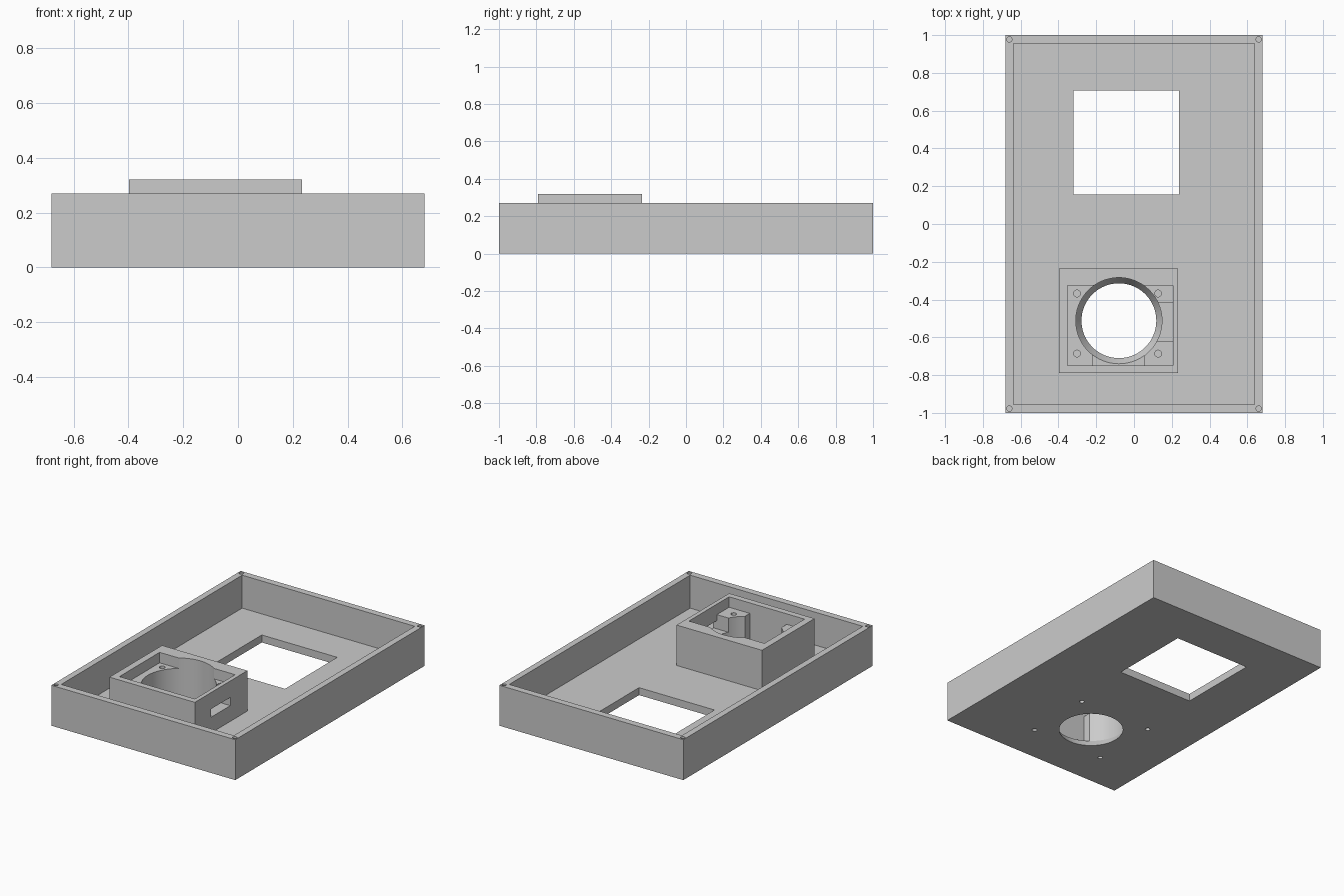
import bpy
import bmesh
import math
from mathutils import Matrix, Vector

if "Cube" in bpy.data.objects:
    bpy.data.objects.remove(bpy.data.objects["Cube"], do_unlink=True)

grey = bpy.data.materials.new("light_grey")
grey.use_nodes = True
grey.diffuse_color = (0.6, 0.6, 0.6, 1)
grey.node_tree.nodes["Principled BSDF"].inputs["Base Color"].default_value = (0.6, 0.6, 0.6, 1)


def finish(name, bm):
    mesh = bpy.data.meshes.new(name)
    bm.to_mesh(mesh)
    bm.free()
    mesh.materials.append(grey)
    obj = bpy.data.objects.new(name, mesh)
    bpy.context.collection.objects.link(obj)
    return obj


def block(name, x, y, z):
    """Box from (min, max) pairs."""
    bm = bmesh.new()
    bmesh.ops.create_cube(bm, size=1)
    size = Vector([b - a for a, b in (x, y, z)])
    mid = Vector([(a + b) / 2 for a, b in (x, y, z)])
    bmesh.ops.transform(bm, matrix=Matrix.Translation(mid) @ Matrix.Diagonal(size).to_4x4(),
                        verts=bm.verts)
    return finish(name, bm)


def round_bar(name, x, y, z, r_low, r_high=None, sides=24):
    """Upright cylinder or cone between two heights."""
    bm = bmesh.new()
    bmesh.ops.create_cone(bm, cap_ends=True, segments=sides, radius1=r_low,
                          radius2=r_high or r_low, depth=z[1] - z[0],
                          matrix=Matrix.Translation((x, y, (z[0] + z[1]) / 2)))
    return finish(name, bm)


def cut(cutter, *targets):
    """Subtract the cutter from each target, then discard it."""
    cutter.hide_render = True
    for target in targets:
        mod = target.modifiers.new("cut", "BOOLEAN")
        mod.operation = "DIFFERENCE"
        mod.solver = "EXACT"
        mod.object = cutter
        bpy.context.view_layer.objects.active = target
        bpy.ops.object.modifier_apply(modifier=mod.name)
    bpy.data.objects.remove(cutter, do_unlink=True)


FLOOR, RIM, TOP = 0.05, 0.27, 0.32
CX, CY = -0.08, -0.512      # centre of the round opening
ABOVE = 0.4

# Tray with a square window and blind screw holes in the rim corners
tray = block("tray", (-0.68, 0.68), (-1, 1), (0, RIM))
cut(block("cavity", (-0.638, 0.638), (-0.955, 0.955), (FLOOR, ABOVE)), tray)
cut(block("window", (-0.32, 0.238), (0.156, 0.708), (-0.1, 0.1)), tray)
for sx in (-1, 1):
    for sy in (-1, 1):
        cut(round_bar("rim_hole", sx * 0.66, sy * 0.977, (0.12, ABOVE), 0.014), tray)

# Housing block with a shallow recess and a large round bore
housing = block("housing", (-0.397, 0.234), (-0.79, -0.235), (FLOOR, TOP))
cut(block("recess", (-0.352, 0.206), (-0.749, -0.325), (0.25, ABOVE)), housing)
cut(round_bar("bore", CX, CY, (0, ABOVE), 0.228, sides=96), housing)

# Channels between the corner posts, and the slot in the side wall
cut(block("front_channel", (-0.22, 0.053), (-0.749, CY), (0, ABOVE)), housing)
cut(block("side_channel", (CX, 0.206), (-0.62, -0.415), (0.155, ABOVE)), housing)
cut(block("side_slot", (CX, 0.3), (-0.62, -0.415), (0.155, 0.21)), housing)

# Tapered opening through the floor
cut(round_bar("floor_opening", CX, CY, (-0.01, 0.06), 0.192, 0.234, sides=96), tray)

# Screw holes: post tops, and the underside into the housing
for sx in (-1, 1):
    for sy in (-1, 1):
        cut(round_bar("post_hole", CX - 0.007 + sx * 0.215, CY - 0.015 + sy * 0.159,
                      (0.12, ABOVE), 0.018), housing)
        cut(round_bar("base_hole", CX + sx * 0.267, CY + sy * 0.23,
                      (-0.1, 0.15), 0.015), tray, housing)

# Smooth the round walls, keep the edges sharp
for obj in (tray, housing):
    bpy.ops.object.select_all(action="DESELECT")
    obj.select_set(True)
    bpy.context.view_layer.objects.active = obj
    bpy.ops.object.shade_smooth_by_angle(angle=math.radians(30))
